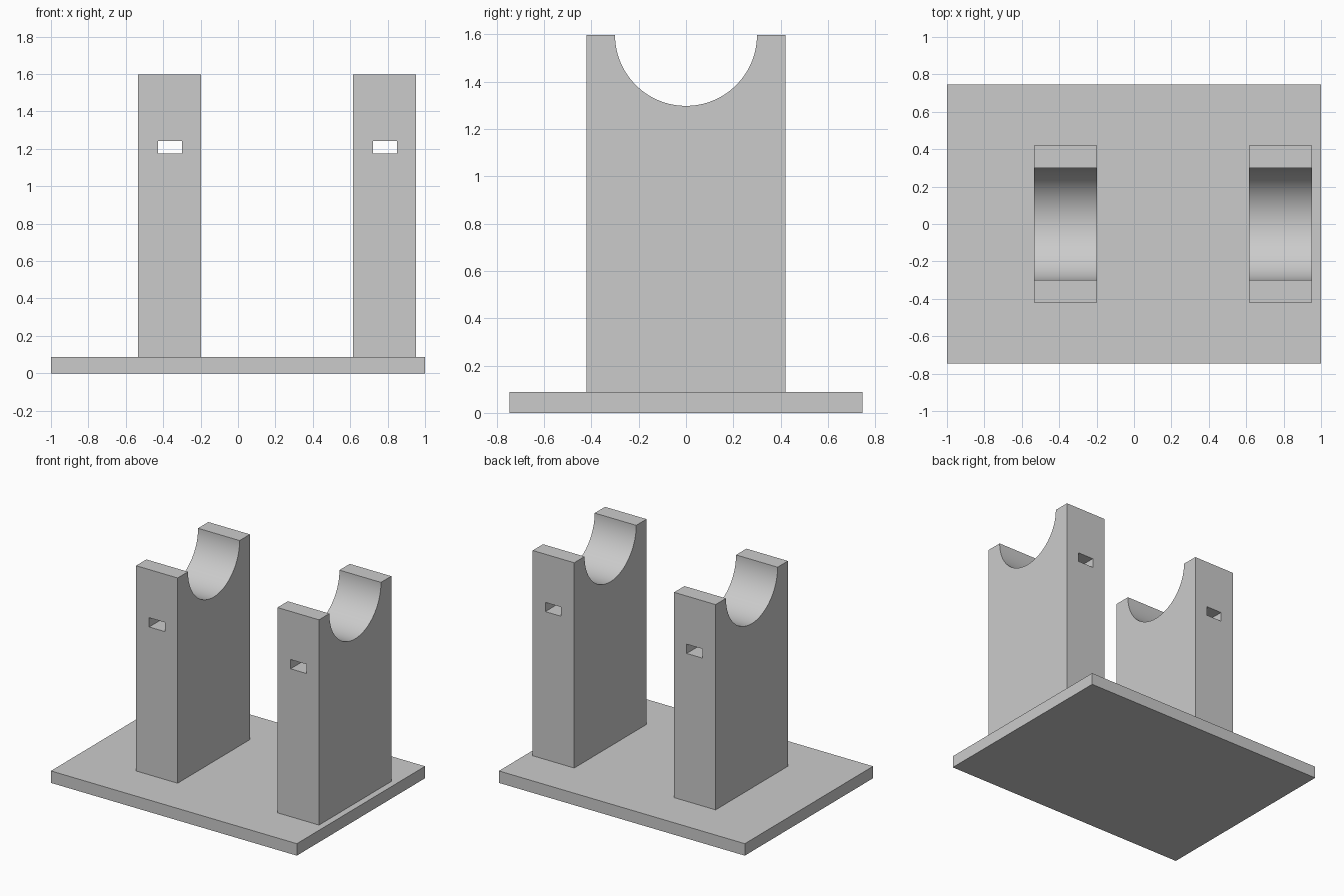
import bpy
import bmesh
from math import cos, sin, pi, radians

if "Cube" in bpy.data.objects:
    bpy.data.objects.remove(bpy.data.objects["Cube"], do_unlink=True)

# Single plain grey
grey = bpy.data.materials.new("plain grey")
grey.use_nodes = True
colour = (0.6, 0.6, 0.6, 1)
grey.diffuse_color = colour
grey.node_tree.nodes["Principled BSDF"].inputs["Base Color"].default_value = colour

BASE_TOP, POST_TOP = 0.088, 1.597
HALF_DEPTH, CRADLE_RADIUS = 0.42, 0.3


def extrude_profile(name, profile, x0, x1):
    """Extrude a closed (y, z) outline from x0 to x1."""
    bm = bmesh.new()
    face = bm.faces.new([bm.verts.new((x0, y, z)) for y, z in profile])
    new = bmesh.ops.extrude_face_region(bm, geom=[face])["geom"]
    verts = [v for v in new if isinstance(v, bmesh.types.BMVert)]
    bmesh.ops.translate(bm, verts=verts, vec=(x1 - x0, 0, 0))
    bmesh.ops.recalc_face_normals(bm, faces=bm.faces)
    mesh = bpy.data.meshes.new(name)
    bm.to_mesh(mesh)
    bm.free()
    mesh.materials.append(grey)
    obj = bpy.data.objects.new(name, mesh)
    bpy.context.collection.objects.link(obj)
    return obj


def rectangle(half_y, z0, z1):
    return [(-half_y, z0), (half_y, z0), (half_y, z1), (-half_y, z1)]


# Base plate
extrude_profile("base_plate", rectangle(0.745, 0, BASE_TOP), -1, 1)

# Post outline: a block with a half-round cradle in its top
steps = 64
outline = [(-HALF_DEPTH, BASE_TOP), (HALF_DEPTH, BASE_TOP), (HALF_DEPTH, POST_TOP)]
outline += [(CRADLE_RADIUS * cos(pi * i / steps),
             POST_TOP - CRADLE_RADIUS * sin(pi * i / steps)) for i in range(steps + 1)]
outline.append((-HALF_DEPTH, POST_TOP))

# Two posts, each with a strap slot running front to back
for side, x in (("right", -0.535), ("left", 0.615)):
    post = extrude_profile(side + "_post", outline, x, x + 0.338)
    cutter = extrude_profile(side + "_slot_cutter", rectangle(0.6, 1.175, 1.243),
                             x + 0.107, x + 0.235)
    cutter.hide_render = True
    cut = post.modifiers.new("strap_slot", "BOOLEAN")
    cut.operation = "DIFFERENCE"
    cut.solver = "EXACT"
    cut.object = cutter
    bpy.ops.object.select_all(action="DESELECT")
    post.select_set(True)
    bpy.context.view_layer.objects.active = post
    bpy.ops.object.modifier_apply(modifier=cut.name)
    bpy.data.objects.remove(cutter, do_unlink=True)
    bpy.ops.object.shade_smooth_by_angle(angle=radians(30))
